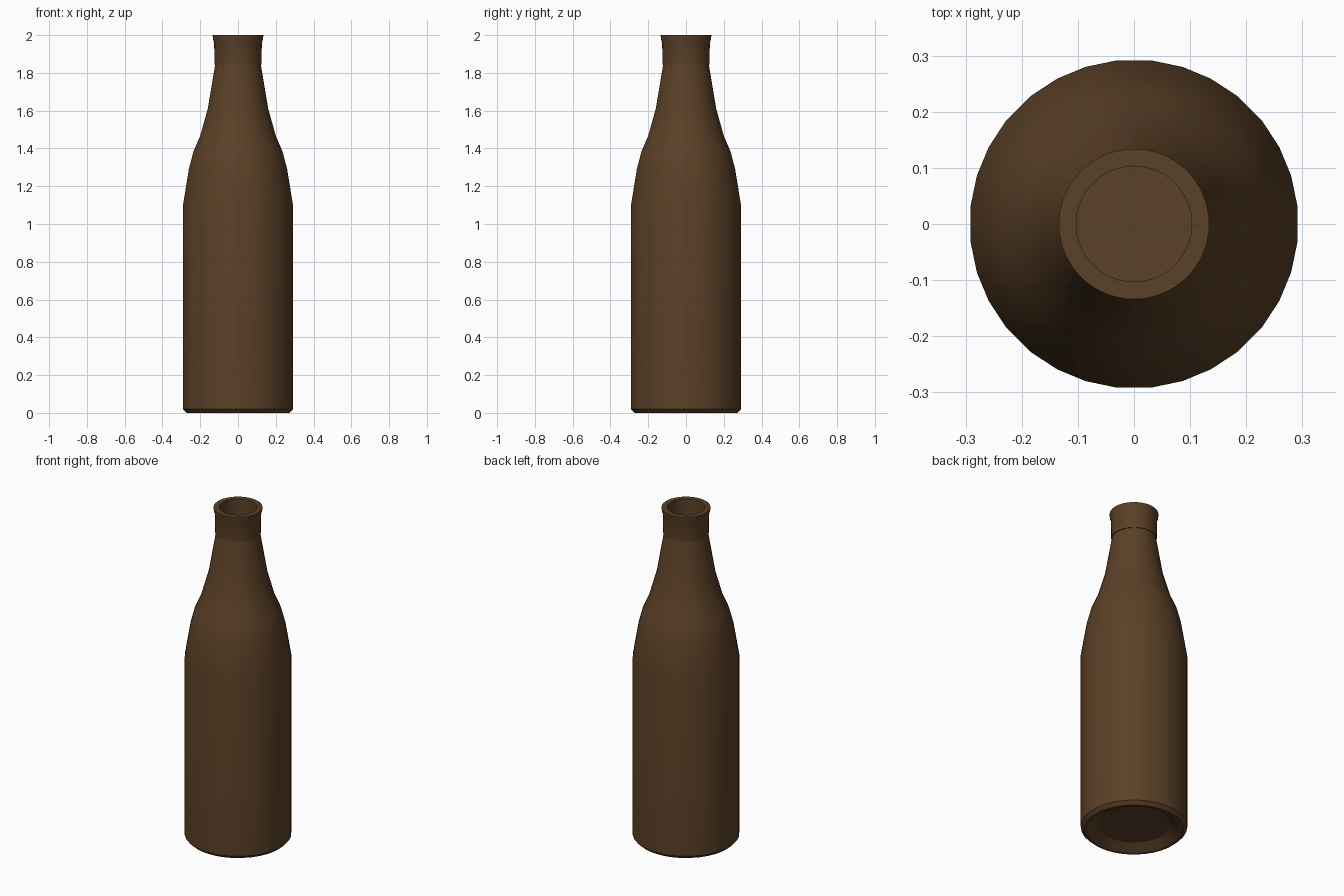
import bpy
import bmesh
from math import cos, sin, radians

cube = bpy.data.objects.get("Cube")
if cube:
    bpy.data.objects.remove(cube, do_unlink=True)

# Brown glass
glass = bpy.data.materials.new("brown_glass")
glass.use_nodes = True
colour = (0.105, 0.052, 0.02, 1)
glass.diffuse_color = colour
bsdf = glass.node_tree.nodes["Principled BSDF"]
bsdf.inputs["Base Color"].default_value = colour


def lathe(name, profile, angles, closed=False):
    """Turn a (radius, height) profile round z; zero radius makes a pole."""
    bm = bmesh.new()
    rings = []
    for r, z in profile:
        if r == 0:
            rings.append([bm.verts.new((0, 0, z))] * len(angles))
        else:
            rings.append([bm.verts.new((r * cos(a), r * sin(a), z)) for a in angles])
    pairs = list(zip(rings, rings[1:]))
    if closed:
        pairs.append((rings[-1], rings[0]))
    for low, high in pairs:
        for i in range(len(angles)):
            j = (i + 1) % len(angles)
            corners = dict.fromkeys((low[i], low[j], high[j], high[i]))
            bm.faces.new(list(corners))
    bmesh.ops.recalc_face_normals(bm, faces=bm.faces)
    mesh = bpy.data.meshes.new(name)
    bm.to_mesh(mesh)
    bm.free()
    mesh.materials.append(glass)
    obj = bpy.data.objects.new(name, mesh)
    bpy.context.collection.objects.link(obj)
    bpy.ops.object.select_all(action='DESELECT')
    obj.select_set(True)
    bpy.context.view_layer.objects.active = obj
    bpy.ops.object.shade_smooth_by_angle(angle=radians(30))
    return obj


# Body: dished base, outer wall, shoulder and neck, then the hollow inside
body_angles = [radians(45 * k + a) for k in range(8) for a in (6.5, 17.2, 27.8, 38.5)]
outer = [(0.293, 0.02), (0.293, 1.1), (0.262, 1.29), (0.237, 1.385),
         (0.202, 1.465), (0.161, 1.61), (0.119, 1.86)]
base = [(0, 0.035), (0.2, 0.035), (0.255, 0), (0.273, 0)]
inner = [(0.104, 1.86), (0.13, 1.61), (0.17, 1.46), (0.23, 1.29),
         (0.26, 1.1), (0.26, 0.07), (0, 0.07)]
lathe("bottle_body", base + outer + inner, body_angles)

# Collar with a flared lip round the mouth
collar = [(0.103, 1.845), (0.125, 1.845), (0.126, 1.96), (0.133, 1.98),
          (0.134, 2.0), (0.103, 2.0)]
lathe("mouth_collar", collar, [radians(5.625 * k) for k in range(64)], closed=True)
